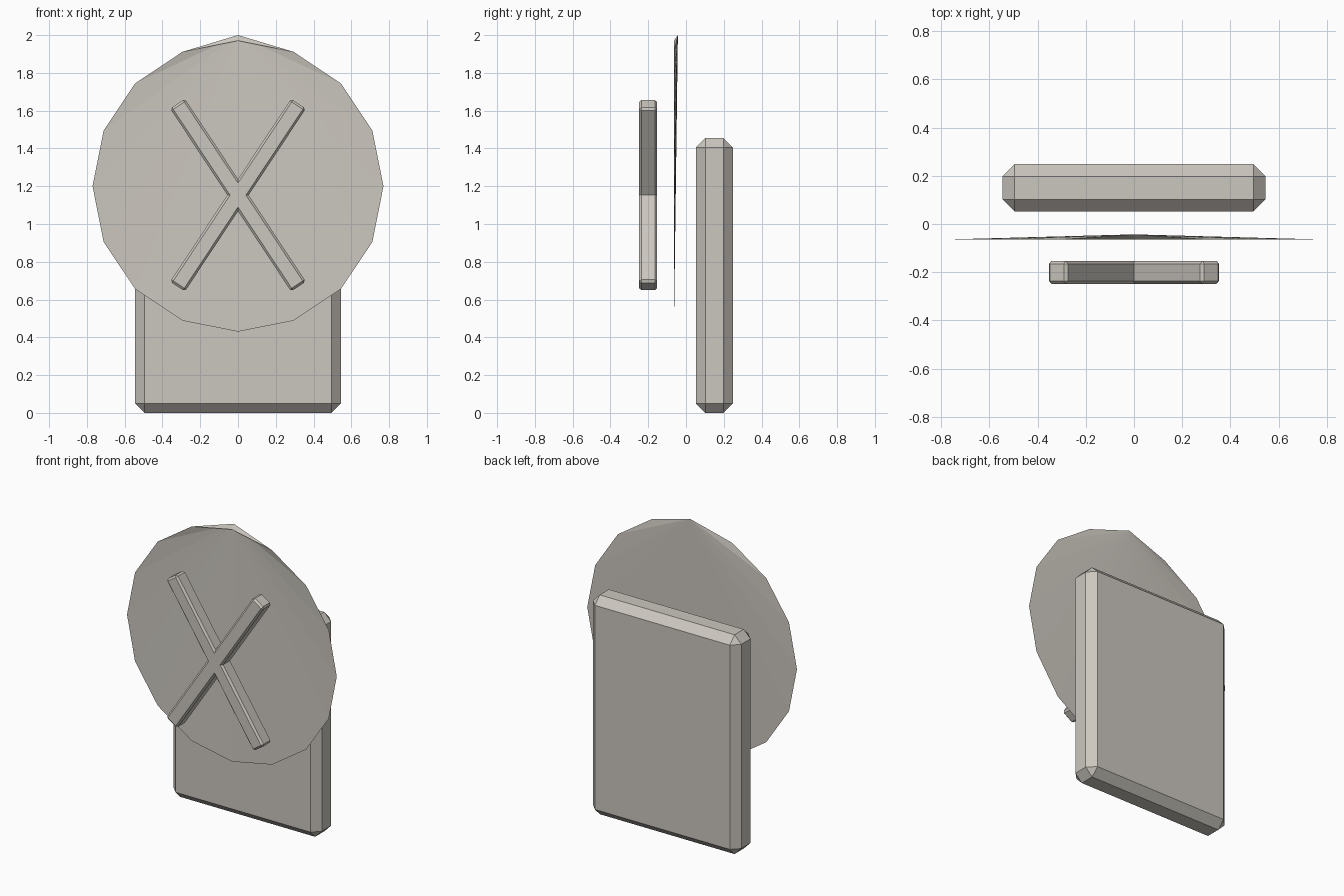
import bpy, bmesh
from math import sin, cos, pi, hypot
from mathutils import Vector

cube = bpy.data.objects.get("Cube")
if cube:
    bpy.data.objects.remove(cube, do_unlink=True)

stone = bpy.data.materials.new("warm grey")
stone.use_nodes = True
colour = (0.60, 0.57, 0.52, 1)
stone.diffuse_color = colour
stone.node_tree.nodes["Principled BSDF"].inputs["Base Color"].default_value = colour


def add_object(name, bm):
    mesh = bpy.data.meshes.new(name)
    bm.to_mesh(mesh)
    bm.free()
    mesh.materials.append(stone)
    obj = bpy.data.objects.new(name, mesh)
    bpy.context.collection.objects.link(obj)
    return obj


def chamfered_slab(name, outline, y0, y1, width):
    """Extrude an (x, z) outline along y and chamfer its outward edges."""
    bm = bmesh.new()
    face = bm.faces.new([bm.verts.new((x, y0, z)) for x, z in outline])
    ext = bmesh.ops.extrude_face_region(bm, geom=[face], use_keep_orig=True)
    moved = [v for v in ext["geom"] if isinstance(v, bmesh.types.BMVert)]
    bmesh.ops.translate(bm, verts=moved, vec=(0, y1 - y0, 0))
    bmesh.ops.recalc_face_normals(bm, faces=bm.faces[:])
    edges = [e for e in bm.edges if e.is_convex]
    bmesh.ops.bevel(bm, geom=edges, offset=width, segments=1,
                    profile=0.5, affect='EDGES')
    return add_object(name, bm)


# Back slab
W, H = 0.545, 1.455
chamfered_slab("back_slab", [(-W, 0), (W, 0), (W, H), (-W, H)], 0.052, 0.248, 0.05)

# Thin shallow cone with its tip pulled to the top, open at the front
RADIUS, SIDES, CENTRE = 0.77, 16, 1.2
bm = bmesh.new()
tip = bm.verts.new((0, -0.043, 2.0))
rim = [bm.verts.new((RADIUS * sin(2 * pi * i / SIDES), -0.064,
                     CENTRE + RADIUS * cos(2 * pi * i / SIDES)))
       for i in range(SIDES)]
for i in range(SIDES):
    bm.faces.new((tip, rim[i], rim[(i + 1) % SIDES]))
add_object("round_plate", bm)

# Diagonal cross: one outline made of four arms
HALF, MID = 0.047, 1.153
along = Vector((0.319, 0.482)).normalized()
reach = 0.58
upper = along * reach
side = Vector((along.y, -along.x)) * HALF
top_notch = (0, HALF / along.x)
side_notch = (HALF / along.y, 0)
quarter = [top_notch, upper - side, upper + side, side_notch]
right = quarter + [(x, -z) for x, z in reversed(quarter[:-1])]
outline = right + [(-x, z) for x, z in reversed(right[1:-1])]
chamfered_slab("diagonal_cross", [(x, MID + z) for x, z in outline],
               -0.248, -0.153, 0.012)
